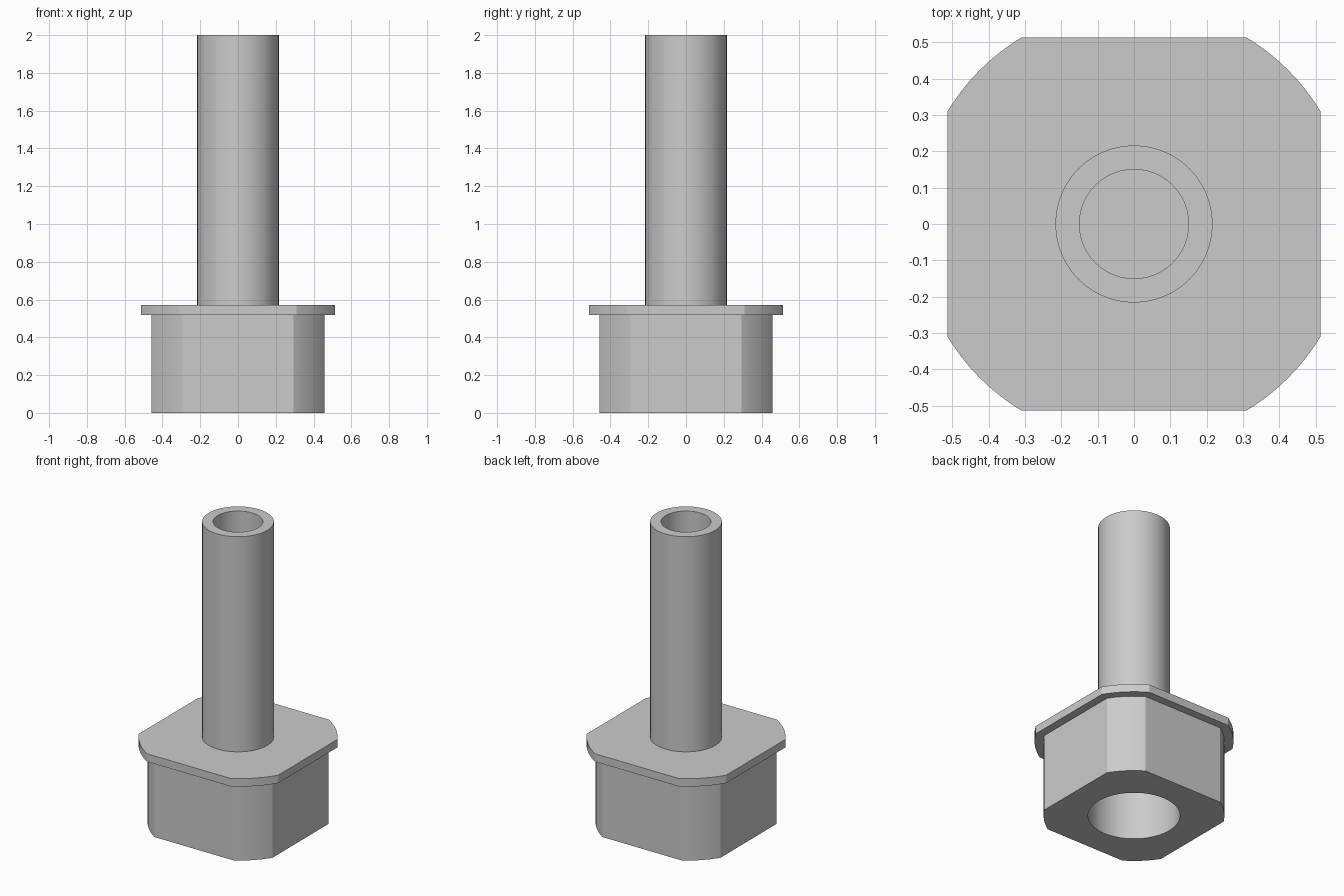
import bpy, bmesh
from math import pi, cos, sin, acos, hypot, radians

cube = bpy.data.objects.get("Cube")
if cube:
    bpy.data.objects.remove(cube, do_unlink=True)

grey = bpy.data.materials.new("plain grey")
grey.use_nodes = True
grey.diffuse_color = (0.6, 0.6, 0.6, 1)
grey.node_tree.nodes["Principled BSDF"].inputs["Base Color"].default_value = (0.6, 0.6, 0.6, 1)

SEGMENTS = 96


def loft(name, rings, half=None, radius=None, cap=False):
    """Bridge rings of (r, z); r=None means the square outline with arc corners."""
    angles = {round(2 * pi * i / SEGMENTS, 5) for i in range(SEGMENTS)}
    if half:
        # exact angles where the flats meet the corner arcs
        a = acos(half / radius)
        for k in range(4):
            for s in (a, -a):
                angles.add(round((k * pi / 2 + s) % (2 * pi), 5))
    angles = sorted(angles)

    def reach(t, r):
        return r if r else min(radius, half / max(abs(cos(t)), abs(sin(t))))

    bm = bmesh.new()
    loops = [[bm.verts.new((reach(t, r) * cos(t), reach(t, r) * sin(t), z))
              for t in angles] for r, z in rings]
    n = len(angles)
    for low, high in zip(loops, loops[1:]):
        for i in range(n):
            j = (i + 1) % n
            bm.faces.new((low[i], low[j], high[j], high[i]))
    if cap:
        bm.faces.new(loops[0][::-1])
        bm.faces.new(loops[-1])
    mesh = bpy.data.meshes.new(name)
    bm.to_mesh(mesh)
    bm.free()
    mesh.materials.append(grey)
    obj = bpy.data.objects.new(name, mesh)
    bpy.context.collection.objects.link(obj)
    bpy.ops.object.select_all(action="DESELECT")
    obj.select_set(True)
    bpy.context.view_layer.objects.active = obj
    bpy.ops.object.shade_smooth_by_angle(angle=radians(20))
    return obj


BODY_TOP, FLANGE_TOP = 0.517, 0.57

# Square plug with rounded corners and a round socket underneath
loft("plug_body", [(0.277, BODY_TOP), (0.277, 0), (None, 0), (None, BODY_TOP)],
     half=0.459, radius=hypot(0.459, 0.293))

# Solid collar plate, which also closes both bores
loft("collar_plate", [(None, BODY_TOP), (None, FLANGE_TOP)],
     half=0.513, radius=hypot(0.513, 0.31), cap=True)

# Hollow stem
loft("stem_tube", [(0.216, FLANGE_TOP), (0.216, 2), (0.15, 2), (0.15, FLANGE_TOP)])
